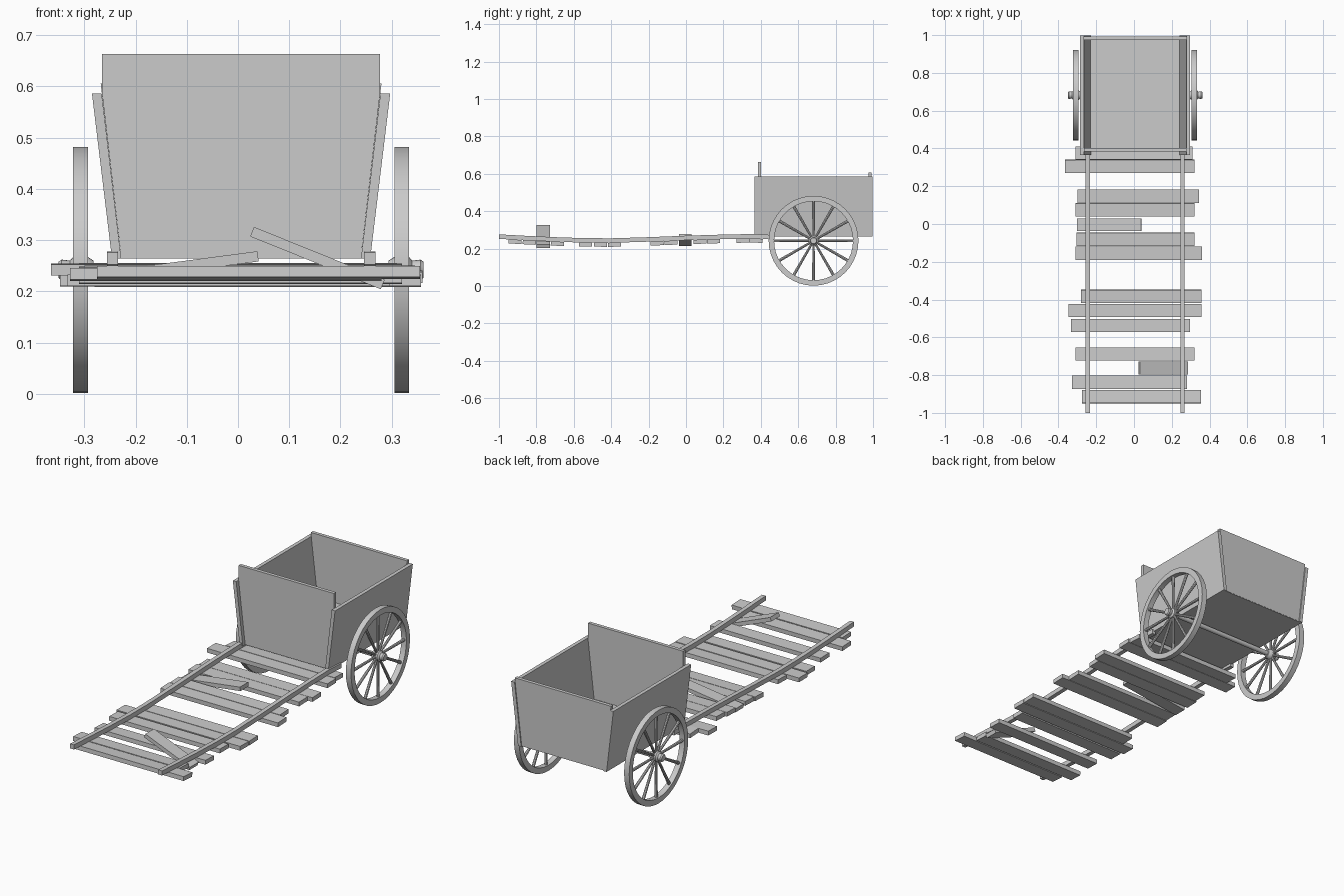
import bpy, bmesh, math
from mathutils import Matrix, Vector

if "Cube" in bpy.data.objects:
    bpy.data.objects.remove(bpy.data.objects["Cube"])

CX = 0.006            # centre line of the cart
WY, WZ = 0.682, 0.242  # wheel centre


def finish(name, bm, smooth=False):
    bmesh.ops.recalc_face_normals(bm, faces=bm.faces[:])
    me = bpy.data.meshes.new(name)
    bm.to_mesh(me)
    bm.free()
    ob = bpy.data.objects.new(name, me)
    bpy.context.collection.objects.link(ob)
    if smooth:
        bpy.context.view_layer.objects.active = ob
        ob.select_set(True)
        bpy.ops.object.shade_smooth_by_angle(angle=math.radians(35))
        ob.select_set(False)
    return ob


def prism(name, profile, y0, y1):
    """Extrude an x-z outline from y0 to y1."""
    bm = bmesh.new()
    f = bm.faces.new([bm.verts.new((x, y0, z)) for x, z in profile])
    ext = bmesh.ops.extrude_face_region(bm, geom=[f])["geom"]
    bmesh.ops.translate(bm, vec=(0, y1 - y0, 0),
                        verts=[v for v in ext if isinstance(v, bmesh.types.BMVert)])
    return finish(name, bm)


def box(name, centre, size, rx=0, ry=0):
    bm = bmesh.new()
    m = (Matrix.Translation(centre) @ Matrix.Rotation(ry, 4, 'Y')
         @ Matrix.Rotation(rx, 4, 'X') @ Matrix.Diagonal((*size, 1)))
    bmesh.ops.create_cube(bm, size=1, matrix=m)
    return finish(name, bm)


def lathe(name, profile, steps, closed=False):
    """Spin (x, radius) points around the wheel axis."""
    bm = bmesh.new()
    vs = [bm.verts.new((x, WY, WZ + r)) for x, r in profile]
    for a, b in zip(vs, vs[1:] + vs[:1] if closed else vs[1:]):
        bm.edges.new((a, b))
    bmesh.ops.spin(bm, geom=bm.verts[:] + bm.edges[:], cent=(0, WY, WZ),
                   axis=(1, 0, 0), angle=math.tau, steps=steps)
    bmesh.ops.remove_doubles(bm, verts=bm.verts[:], dist=1e-4)
    return finish(name, bm, True)


# Cart box: floor, flared sides, tailboard and tall front board
prism("cart_floor", [(CX - 0.235, 0.264), (CX + 0.235, 0.264),
                     (CX + 0.237, 0.281), (CX - 0.237, 0.281)], 0.385, 0.992)
for side, s in (("left", -1), ("right", 1)):
    prism(f"side_board_{side}", [(CX + s * x, z) for x, z in
          ((0.234, 0.264), (0.252, 0.264), (0.291, 0.586), (0.272, 0.586))], 0.365, 0.998)
prism("tail_board", [(CX - 0.234, 0.266), (CX + 0.234, 0.266),
                     (CX + 0.274, 0.606), (CX - 0.274, 0.606)], 0.975, 0.993)
prism("front_board", [(CX - 0.234, 0.266), (CX + 0.234, 0.266), (CX + 0.271, 0.585),
                      (CX + 0.271, 0.663), (CX - 0.271, 0.663), (CX - 0.271, 0.585)],
      0.384, 0.402)

# Wheels with rim, hub and twelve spokes
for side, s in (("left", -1), ("right", 1)):
    lathe(f"rim_{side}", [(CX + s * x, r) for x, r in
          ((0.299, 0.24), (0.328, 0.24), (0.328, 0.211), (0.299, 0.211))], 40, True)
    lathe(f"hub_{side}", [(CX + s * x, r) for x, r in
          ((0.288, 0), (0.288, 0.018), (0.300, 0.026), (0.327, 0.026),
           (0.334, 0.018), (0.350, 0.020), (0.356, 0.016), (0.356, 0))], 20)
    bm = bmesh.new()
    for i in range(12):
        m = (Matrix.Translation((CX + s * 0.3135, WY, WZ))
             @ Matrix.Rotation(i * math.tau / 12, 4, 'X')
             @ Matrix.Translation((0, 0, 0.117)))
        bmesh.ops.create_cone(bm, cap_ends=True, segments=8, radius1=0.006,
                              radius2=0.008, depth=0.2, matrix=m)
    finish(f"spokes_{side}", bm, True)
lathe("axle", [(CX - 0.3, 0), (CX - 0.3, 0.012), (CX + 0.3, 0.012), (CX + 0.3, 0)], 16)

# Gently sagging shaft rails
PATH = [(-1.0, 0.264), (-0.85, 0.256), (-0.7, 0.249), (-0.55, 0.244), (-0.4, 0.243),
        (-0.2, 0.249), (0.0, 0.257), (0.2, 0.263), (0.36, 0.266), (0.46, 0.261)]


def rail_at(y):
    for (y0, z0), (y1, z1) in zip(PATH, PATH[1:]):
        if y <= y1:
            k = (z1 - z0) / (y1 - y0)
            return z0 + k * (y - y0), math.atan(k)


for side, s in (("left", -1), ("right", 1)):
    bm = bmesh.new()
    rings = []
    for y, z in PATH:
        cx = CX + s * 0.251
        rings.append([bm.verts.new((cx + a * 0.011, y, z + b * 0.012))
                      for a, b in ((-1, -1), (1, -1), (1, 1), (-1, 1))])
    for r, q in zip(rings, rings[1:]):
        for i in range(4):
            j = (i + 1) % 4
            bm.faces.new((r[i], r[j], q[j], q[i]))
    bm.faces.new(rings[0])
    bm.faces.new(rings[-1])
    finish(f"rail_{side}", bm)

# Cross planks under the rails: centre y, left x, right x
PLANKS = [(0.375, -0.31, 0.31), (0.305, -0.365, 0.32), (0.147, -0.30, 0.345),
          (0.075, -0.31, 0.32), (-0.081, -0.305, 0.32), (-0.154, -0.31, 0.36),
          (-0.383, -0.28, 0.357), (-0.458, -0.347, 0.357), (-0.537, -0.333, 0.297),
          (-0.688, -0.31, 0.32), (-0.838, -0.328, 0.28), (-0.914, -0.275, 0.355)]
for n, (y, x0, x1) in enumerate(PLANKS):
    z, tilt = rail_at(y)
    box(f"plank_{n + 1}", ((x0 + x1) / 2, y, z - 0.0225), (x1 - x0, 0.070, 0.022), rx=tilt)

# Broken planks that stick up
box("broken_plank_back", (-0.131, -0.004, 0.246), (0.343, 0.068, 0.020), ry=-math.radians(7.5))
box("broken_plank_front", (0.155, -0.763, 0.265), (0.275, 0.070, 0.020), ry=math.radians(22))
